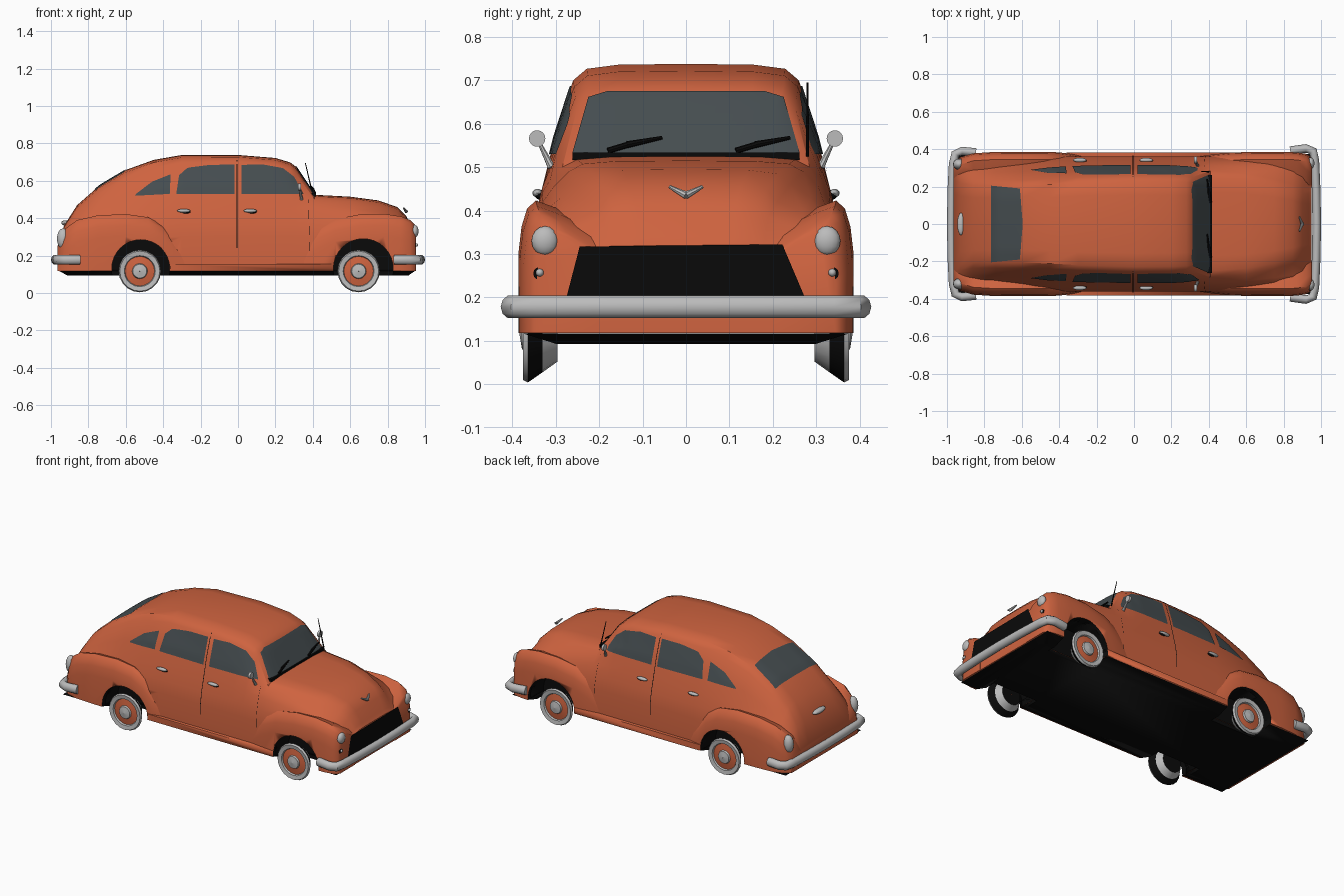
import bpy, bmesh, math
from mathutils import Vector, Matrix
from mathutils.bvhtree import BVHTree

old = bpy.data.objects.get("Cube")
if old:
    bpy.data.objects.remove(old, do_unlink=True)


def material(name, rgb):
    m = bpy.data.materials.new(name)
    m.use_nodes = True
    m.diffuse_color = (*rgb, 1)
    m.node_tree.nodes["Principled BSDF"].inputs["Base Color"].default_value = (*rgb, 1)
    return m


PAINT = material("orange_paint", (0.62, 0.125, 0.05))
GLASS = material("dark_glass", (0.06, 0.074, 0.08))
CHROME = material("chrome_grey", (0.5, 0.5, 0.5))
BLACK = material("black", (0.003, 0.003, 0.003))


def select(ob):
    bpy.ops.object.select_all(action='DESELECT')
    ob.select_set(True)
    bpy.context.view_layer.objects.active = ob


def finish(name, bm, mats, angle=40, recalc=True):
    if recalc:
        bmesh.ops.recalc_face_normals(bm, faces=bm.faces[:])
    me = bpy.data.meshes.new(name)
    bm.to_mesh(me)
    bm.free()
    for m in mats:
        me.materials.append(m)
    ob = bpy.data.objects.new(name, me)
    bpy.context.collection.objects.link(ob)
    select(ob)
    bpy.ops.object.shade_smooth_by_angle(angle=math.radians(angle))
    return ob


def loft(name, rings, mat, angle=40):
    """Skin closed rings and cap both ends."""
    bm = bmesh.new()
    rows = [[bm.verts.new(p) for p in r] for r in rings]
    n = len(rows[0])
    for a, b in zip(rows, rows[1:]):
        for i in range(n):
            j = (i + 1) % n
            bm.faces.new((a[i], a[j], b[j], b[i]))
    bm.faces.new(rows[0])
    bm.faces.new(rows[-1])
    return finish(name, bm, [mat], angle)


def box(name, lo, hi, mat):
    bm = bmesh.new()
    lo, hi = Vector(lo), Vector(hi)
    bmesh.ops.create_cube(bm, size=1, matrix=Matrix.Translation((lo + hi) / 2)
                          @ Matrix.Diagonal((*(hi - lo), 1)))
    return finish(name, bm, [mat])


def ball(name, loc, size, mat):
    bm = bmesh.new()
    bmesh.ops.create_uvsphere(bm, u_segments=16, v_segments=8, radius=1,
                              matrix=Matrix.Translation(loc) @ Matrix.Diagonal((*size, 1)))
    return finish(name, bm, [mat], 60)


def rod(name, a, b, r1, r2, mat, segments=8):
    a, b = Vector(a), Vector(b)
    bm = bmesh.new()
    turn = (b - a).to_track_quat('Z', 'Y').to_matrix().to_4x4()
    bmesh.ops.create_cone(bm, cap_ends=True, segments=segments, radius1=r1, radius2=r2,
                          depth=(b - a).length, matrix=Matrix.Translation((a + b) / 2) @ turn)
    return finish(name, bm, [mat])


# Main body: stations of x, top z, roof half width and z, belt half width and z, lower half width
STATIONS = [
    (-.965, .24, .27, .22, .30, .20, .31), (-.93, .36, .25, .335, .31, .28, .33),
    (-.86, .47, .235, .435, .31, .34, .34), (-.74, .575, .235, .535, .31, .38, .35),
    (-.6, .658, .235, .615, .315, .42, .355), (-.45, .712, .24, .665, .325, .45, .36),
    (-.3, .738, .25, .695, .33, .45, .362), (0, .738, .26, .70, .332, .45, .362),
    (.2, .722, .258, .685, .332, .45, .362), (.28, .698, .255, .66, .332, .45, .362),
    (.31, .675, .25, .64, .332, .45, .362), (.41, .525, .285, .50, .332, .44, .362),
    (.6, .515, .27, .49, .33, .42, .362), (.75, .495, .24, .46, .325, .40, .36),
    (.85, .46, .21, .42, .32, .37, .36), (.9, .41, .19, .385, .30, .34, .355),
    (.935, .34, .18, .325, .29, .30, .345), (.95, .32, .18, .31, .28, .28, .335)]


def body_ring(x, zt, wr, zr, wb, zb, wl):
    d, zl = zt - zr, min(.3, zb - .04)
    half = [(.6 * wr, zt - .05 * d), (.88 * wr, zt - .3 * d), (wr, zr),
            ((wr + wb) / 2 + .005, (zr + zb) / 2), (wb, zb),
            ((wb + wl) / 2 + .004, (zb + zl) / 2), (wl, zl), (wl, .118)]
    return ([(x, 0, zt)] + [(x, y, z) for y, z in half]
            + [(x, -y, z) for y, z in reversed(half)])


body = loft("body", [body_ring(*s) for s in STATIONS], PAINT, 35)
surface = BVHTree.FromPolygons([v.co for v in body.data.vertices],
                               [p.vertices for p in body.data.polygons])


def fender(name, side, stations):
    rings = []
    for x, w, zt in stations:
        prof = [(.2, .118), (w, .118), (w, zt - .12), (w - .007, zt - .06), (w - .02, zt - .018),
                (w - .04, zt), (w - .085, zt - .016), (.2, zt - .06)]
        rings.append([(x, side * y, z) for y, z in prof])
    return loft(name, rings, PAINT, 50)


FRONT = [(.34, .36, .28), (.42, .372, .35), (.52, .382, .395), (.65, .386, .42), (.78, .386, .423),
         (.87, .383, .41), (.92, .375, .39), (.945, .36, .365), (.953, .345, .35)]
REAR = [(-.965, .33, .25), (-.93, .357, .34), (-.86, .378, .39), (-.75, .385, .415), (-.6, .386, .422),
        (-.48, .386, .405), (-.4, .383, .36), (-.34, .375, .29), (-.28, .364, .25)]
shells = [body]
for side, tag in ((1, "left"), (-1, "right")):
    shells.append(fender("front_fender_" + tag, side, FRONT))
    shells.append(fender("rear_fender_" + tag, side, REAR))
    shells.append(box("sill_" + tag, (-.36, side * .3, .118), (.52, side * .382, .155), PAINT))

# Floor pan, narrowing downwards
pan = [[(x, y, z) for x, y in ((xr, -w), (xf, -w), (xf, w), (xr, w))]
       for z, xr, xf, w in ((.1165, -.955, .945, .375), (.093, -.91, .91, .3))]
shells.append(loft("floor", pan, BLACK))

# Wheel arches: pockets with black linings
for cx, r in ((.67, .16), (-.52, .155)):
    for side in (1, -1):
        cutter = rod("arch_cutter", (cx, side * .23, .13), (cx, side * .5, .13), r, r, BLACK, 32)
        cutter.hide_render = True
        for ob in shells:
            mod = ob.modifiers.new("arch", 'BOOLEAN')
            mod.operation, mod.object, mod.solver = 'DIFFERENCE', cutter, 'EXACT'
            mod.material_mode = 'TRANSFER'
            select(ob)
            bpy.ops.object.modifier_move_to_index(modifier=mod.name, index=0)
            bpy.ops.object.modifier_apply(modifier=mod.name)
        bpy.data.objects.remove(cutter, do_unlink=True)


def along(line, t):
    f = t * (len(line) - 1)
    i = min(int(f), len(line) - 2)
    return Vector(line[i]).lerp(Vector(line[i + 1]), f - i)


def plate(name, low, high, axis, sign, mat, lift=.004, n=16, rows=8):
    """Thin skin between two 2D lines, dropped on the body along an axis."""
    bm = bmesh.new()
    out = Vector([sign if k == axis else 0 for k in range(3)])
    grid = []
    for r in range(rows + 1):
        row = []
        for c in range(n + 1):
            p = list(along(low, c / n).lerp(along(high, c / n), r / rows))
            p.insert(axis, 2 * sign)
            hit = surface.ray_cast(Vector(p), -out)[0]
            row.append(bm.verts.new(hit + out * lift))
        grid.append(row)
    for a, b in zip(grid, grid[1:]):
        for i in range(n):
            bm.faces.new((a[i], a[i + 1], b[i + 1], b[i]))
    bm.normal_update()
    if sum(f.normal.dot(out) for f in bm.faces) < 0:
        bmesh.ops.reverse_faces(bm, faces=bm.faces[:])
    return finish(name, bm, [mat], 40, False)


# Glass, cowl strip and door seams
plate("windscreen", [(-.262, .533), (.262, .533)], [(-.225, .662), (-.18, .676), (.18, .676), (.225, .662)],
      0, 1, GLASS, .005)
plate("rear_window", [(-.765, -.205), (-.765, .205)], [(-.61, -.19), (-.595, 0), (-.61, .19)], 2, 1, GLASS)
box("cowl_strip", (.385, -.262, .517), (.417, .262, .534), BLACK)
SIDE = {"front_window": ([(.02, .53), (.35, .53)], [(.02, .685), (.13, .688), (.24, .668), (.3, .622), (.345, .54)]),
        "rear_door_window": ([(-.33, .53), (-.02, .53)], [(-.315, .63), (-.27, .67), (-.15, .685), (-.02, .687)]),
        "quarter_window": ([(-.55, .52), (-.365, .53)], [(-.545, .53), (-.46, .595), (-.36, .635)])}
SEAMS = {"centre_seam": (-.008, -.008, .24, .71, .004), "front_seam": (.385, .375, .18, .5, .0015)}
for side, tag in ((1, "left"), (-1, "right")):
    for name, (low, high) in SIDE.items():
        plate(name + "_" + tag, low, high, 1, side, GLASS)
    for name, (xa, xb, za, zb, w) in SEAMS.items():
        plate(name + "_" + tag, [(xa, za), (xa + w, za)], [(xb, zb), (xb + w, zb)], 1, side, BLACK, .003, 1, 16)

    # Door handles, mirrors, lamps
    for x in (-.29, .065):
        ball("door_handle_" + tag, (x, side * .342, .44), (.036, .012, .01), CHROME)
        ball("handle_recess_" + tag, (x + .012, side * .337, .434), (.024, .01, .009), BLACK)
    rod("mirror_stem_" + tag, (.34, side * .31, .5), (.33, side * .34, .56), .009, .004, CHROME)
    rod("mirror_" + tag, (.322, side * .343, .566), (.336, side * .343, .566), .019, .019, CHROME, 16)
    ball("headlight_" + tag, (.945, side * .325, .33), (.02, .031, .034), CHROME)
    rod("signal_base_" + tag, (.94, side * .337, .255), (.953, side * .337, .255), .015, .015, BLACK, 12)
    ball("signal_lamp_" + tag, (.953, side * .337, .257), (.01, .009, .009), CHROME)
    ball("tail_light_" + tag, (-.935, side * .32, .29), (.033, .03, .056), CHROME)

    # Wheels: dished lathe of radius, depth from the outer face, and colour
    for cx in (-.525, .645):
        prof = [(.001, .08), (.065, .08), (.09, .045), (.113, .012), (.107, 0), (.083, .004),
                (.079, .014), (.041, .008), (.037, -.002), (.001, -.008)]
        cols = [0, 1, 0, 1, 1, 1, 2, 1, 1]
        bm = bmesh.new()
        rows = []
        for k in range(20):
            a = math.tau * k / 20
            rows.append([bm.verts.new((cx + r * math.cos(a), side * (.376 - d), .117 + r * math.sin(a)))
                         for r, d in prof])
        for k in range(20):
            a, b = rows[k], rows[(k + 1) % 20]
            for i, c in enumerate(cols):
                bm.faces.new((a[i], a[i + 1], b[i + 1], b[i])).material_index = c
        finish(("front" if cx > 0 else "rear") + "_wheel_" + tag, bm, [BLACK, CHROME, PAINT])


# Bumpers: oval bar swept along a wrapped path
def bumper(name, half, zc):
    path = [Vector((x, y, 0)) for x, y in half] + [Vector((x, -y, 0)) for x, y in reversed(half[:-1])]
    rings = []
    for i, p in enumerate(path):
        d = (path[min(i + 1, len(path) - 1)] - path[max(i - 1, 0)]).normalized()
        nrm = Vector((d.y, -d.x, 0))
        rings.append([p + nrm * .023 * math.cos(a) + Vector((0, 0, zc + .027 * math.sin(a)))
                      for a in (math.tau * k / 10 for k in range(10))])
    loft(name, rings, CHROME, 50)


bumper("front_bumper", [(.835, .392), (.92, .404), (.957, .39), (.967, .34), (.974, .18), (.977, 0)], .178)
bumper("rear_bumper", [(-.845, .382), (-.92, .39), (-.955, .375), (-.967, .32), (-.974, .18), (-.977, 0)], .178)

# Grille plate
bm = bmesh.new()
bm.faces.new([bm.verts.new((.957, y, z)) for y, z in ((-.278, .19), (.278, .19), (.222, .322), (-.245, .317))])
finish("grille", bm, [BLACK], recalc=False)

# Hood ornament, boot handle, wipers and aerial
for s in (1, -1):
    rod("hood_ornament", (.9, 0, .435), (.885, s * .038, .455), .009, .004, CHROME)
ball("boot_handle", (-.925, 0, .375), (.02, .06, .014), CHROME)
for y in (-.18, .115):
    rod("wiper_arm", (.41, y, .538), (.402, y + .05, .553), .007, .007, BLACK)
    rod("wiper_blade", (.402, y + .045, .552), (.392, y + .125, .568), .008, .004, BLACK)
rod("aerial", (.4, .28, .525), (.36, .28, .695), .004, .002, BLACK)
